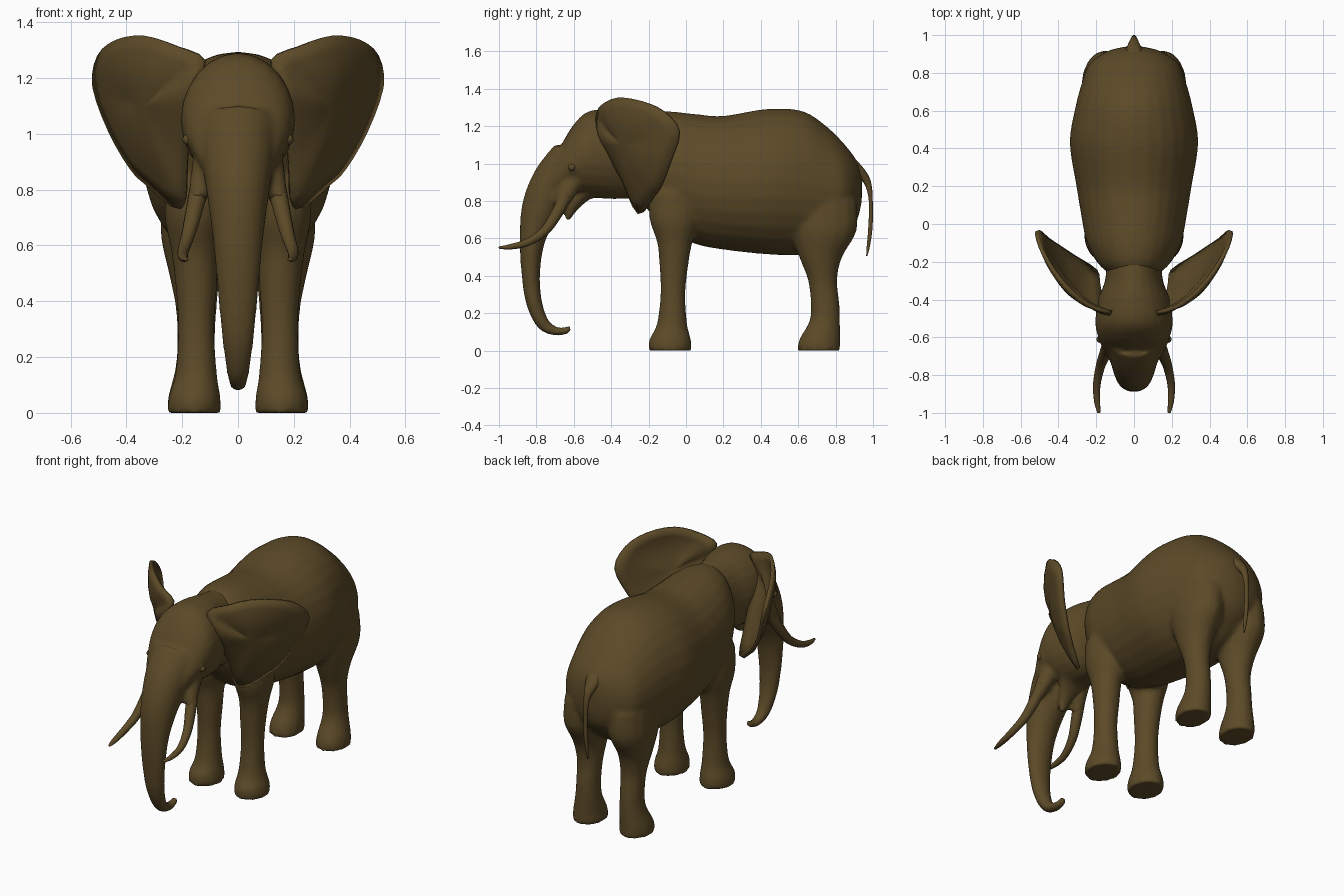
import bpy, bmesh, math
from mathutils import Vector

if "Cube" in bpy.data.objects:
    bpy.data.objects.remove(bpy.data.objects["Cube"])

# Single hide colour
HIDE = (0.108, 0.069, 0.021, 1)
hide = bpy.data.materials.new("brown_hide")
hide.use_nodes = True
hide.diffuse_color = HIDE
hide.node_tree.nodes["Principled BSDF"].inputs["Base Color"].default_value = HIDE


def spline(points, steps, closed=False):
    """Catmull-Rom through tuples of any length."""
    n, out = len(points), []
    get = lambda i: points[i % n] if closed else points[max(0, min(n - 1, i))]
    for i in range(n if closed else n - 1):
        for s in range(steps):
            t = s / steps
            out.append([0.5 * (2 * b + (c - a) * t + (2 * a - 5 * b + 4 * c - d) * t * t
                               + (3 * b - a - 3 * c + d) * t ** 3)
                        for a, b, c, d in zip(get(i - 1), get(i), get(i + 1), get(i + 2))])
    return out if closed else out + [list(points[-1])]


def loft(bm, stations, axis=None, sides=20, steps=4):
    """Elliptical rings: each station is x, y, z, side radius, other radius."""
    path = spline(stations, steps)
    rings = []
    for i, (x, y, z, a, b) in enumerate(path):
        p, q = path[max(0, i - 1)], path[min(len(path) - 1, i + 1)]
        run = Vector(axis) if axis else (Vector(q[:3]) - Vector(p[:3])).normalized()
        up = run.cross(Vector((1, 0, 0))).normalized()
        side = up.cross(run)
        rings.append([bm.verts.new(Vector((x, y, z)) + side * a * math.cos(w) + up * b * math.sin(w))
                      for w in (math.tau * k / sides for k in range(sides))])
    for r, s in zip(rings, rings[1:]):
        for k in range(sides):
            j = (k + 1) % sides
            bm.faces.new((r[k], r[j], s[j], s[k]))
    bm.faces.new(rings[0])
    bm.faces.new(rings[-1])


def mirrored(points, sign):
    return [(sign * p[0],) + tuple(p[1:]) for p in points]


def finish(name, bm, blend=0):
    bmesh.ops.recalc_face_normals(bm, faces=bm.faces)
    mesh = bpy.data.meshes.new(name)
    bm.to_mesh(mesh)
    bm.free()
    mesh.materials.append(hide)
    obj = bpy.data.objects.new(name, mesh)
    bpy.context.collection.objects.link(obj)
    mesh.shade_smooth()
    if blend:
        rm = obj.modifiers.new("fuse", 'REMESH')
        rm.mode, rm.voxel_size, rm.use_smooth_shade = 'VOXEL', 0.013, True
        sm = obj.modifiers.new("soften", 'SMOOTH')
        sm.factor, sm.iterations = 0.5, blend
    return obj


def upright(rows):
    """Stations along y from y, bottom, top, half width."""
    return [(0, y, (lo + hi) / 2, w, (hi - lo) / 2) for y, lo, hi, w in rows]


# Torso and four legs, fused
bm = bmesh.new()
loft(bm, upright([
    (-0.27, 0.88, 1.22, 0.12), (-0.21, 0.76, 1.27, 0.19), (-0.1, 0.64, 1.28, 0.25),
    (0.05, 0.57, 1.265, 0.28), (0.2, 0.54, 1.255, 0.305), (0.43, 0.515, 1.292, 0.34),
    (0.62, 0.51, 1.282, 0.31), (0.75, 0.54, 1.2, 0.275), (0.85, 0.62, 1.1, 0.235),
    (0.915, 0.7, 1.01, 0.14), (0.94, 0.8, 0.92, 0.04)]), axis=(0, 1, 0), sides=28)
FRONT_LEG = [
    (0.157, -0.085, 0, 0.097, 0.115), (0.156, -0.085, 0.06, 0.093, 0.112),
    (0.15, -0.075, 0.14, 0.075, 0.082), (0.15, -0.07, 0.3, 0.066, 0.067),
    (0.15, -0.065, 0.45, 0.074, 0.077), (0.155, -0.06, 0.58, 0.085, 0.095),
    (0.155, -0.06, 0.7, 0.108, 0.135), (0.15, -0.06, 0.85, 0.11, 0.14)]
BACK_LEG = [
    (0.16, 0.71, 0, 0.095, 0.115), (0.16, 0.715, 0.06, 0.09, 0.11),
    (0.152, 0.742, 0.16, 0.073, 0.082), (0.15, 0.743, 0.26, 0.068, 0.077),
    (0.15, 0.73, 0.38, 0.074, 0.079), (0.155, 0.72, 0.5, 0.093, 0.115),
    (0.155, 0.735, 0.64, 0.122, 0.178), (0.145, 0.725, 0.8, 0.125, 0.19)]
for sign in (1, -1):
    for leg in (FRONT_LEG, BACK_LEG):
        loft(bm, mirrored(leg, sign), axis=(0, 0, 1), sides=16)
finish("body_and_legs", bm, blend=6)

# Head, trunk, jaw, tusk sockets and brows, fused
bm = bmesh.new()
loft(bm, upright([
    (-0.1, 0.78, 1.25, 0.15), (-0.28, 0.81, 1.275, 0.15), (-0.4, 0.81, 1.29, 0.19),
    (-0.52, 0.82, 1.28, 0.205), (-0.6, 0.84, 1.21, 0.19), (-0.68, 0.82, 1.08, 0.155),
    (-0.75, 0.78, 0.98, 0.11), (-0.8, 0.8, 0.9, 0.05)]), axis=(0, 1, 0), sides=24)
loft(bm, [
    (0, -0.6, 1.02, 0.15, 0.13), (0, -0.7, 0.9, 0.13, 0.125), (0, -0.775, 0.76, 0.108, 0.105),
    (0, -0.82, 0.6, 0.088, 0.07), (0, -0.83, 0.42, 0.072, 0.05), (0, -0.813, 0.26, 0.056, 0.043),
    (0, -0.765, 0.145, 0.04, 0.035), (0, -0.7, 0.105, 0.03, 0.025), (0, -0.65, 0.105, 0.026, 0.02),
    (0, -0.617, 0.122, 0.02, 0.016)])
loft(bm, [(0, -0.4, 0.9, 0.13, 0.09), (0, -0.52, 0.855, 0.095, 0.045),
          (0, -0.6, 0.78, 0.05, 0.035), (0, -0.635, 0.7, 0.018, 0.015)])
SOCKET = [(0.1, -0.58, 0.94, 0.06, 0.06), (0.125, -0.635, 0.85, 0.045, 0.05),
          (0.145, -0.675, 0.765, 0.034, 0.034)]
for sign in (1, -1):
    loft(bm, mirrored(SOCKET, sign), sides=14)
    brow = bmesh.ops.create_uvsphere(bm, u_segments=14, v_segments=10, radius=0.045)["verts"]
    bmesh.ops.translate(bm, verts=brow, vec=(sign * 0.148, -0.6, 0.985))
finish("head_and_trunk", bm, blend=4)

# Paired parts
TUSK = [(0.135, -0.64, 0.83, 0.034, 0.034), (0.155, -0.69, 0.735, 0.031, 0.031),
        (0.178, -0.755, 0.64, 0.025, 0.025), (0.197, -0.85, 0.578, 0.02, 0.02),
        (0.195, -0.94, 0.555, 0.016, 0.014), (0.185, -1.0, 0.551, 0.008, 0.006)]
EAR_RIM = [(0.12, -0.47, 1.265), (0.22, -0.44, 1.315), (0.33, -0.36, 1.35), (0.43, -0.24, 1.335),
           (0.495, -0.12, 1.28), (0.512, -0.035, 1.17), (0.455, -0.08, 1.01), (0.38, -0.13, 0.88),
           (0.32, -0.17, 0.82), (0.2, -0.25, 0.735), (0.18, -0.33, 0.9), (0.17, -0.4, 1.03),
           (0.155, -0.47, 1.16)]
EAR_MIDDLE = Vector((0.33, -0.335, 1.1))
for sign, label in ((1, "left"), (-1, "right")):
    bm = bmesh.new()
    loft(bm, mirrored(TUSK, sign), sides=12)
    finish(label + "_tusk", bm)

    bm = bmesh.new()
    bmesh.ops.create_uvsphere(bm, u_segments=12, v_segments=8, radius=0.02)
    bmesh.ops.translate(bm, verts=bm.verts, vec=(sign * 0.179, -0.61, 0.98))
    finish(label + "_eye", bm)

    # Ear: cupped fan from its middle out to the rim
    bm = bmesh.new()
    flip = Vector((sign, 1, 1))
    rim = [Vector(p) for p in spline(EAR_RIM, 3, closed=True)]
    rings = []
    for t in (0.3, 0.55, 0.8, 1.0):
        cup = Vector((0.06, -0.06, 0)) * t * (1 - t)
        rings.append([bm.verts.new((EAR_MIDDLE.lerp(p, t) + cup) * flip) for p in rim])
    hub = bm.verts.new(EAR_MIDDLE * flip)
    n = len(rim)
    for k in range(n):
        j = (k + 1) % n
        bm.faces.new((hub, rings[0][k], rings[0][j]))
        for r, s in zip(rings, rings[1:]):
            bm.faces.new((r[k], s[k], s[j], r[j]))
    ear = finish(label + "_ear", bm)
    thick = ear.modifiers.new("thickness", 'SOLIDIFY')
    thick.thickness, thick.offset = 0.022, 0

# Tail
bm = bmesh.new()
loft(bm, [(0, 0.84, 1.02, 0.06, 0.05), (0, 0.92, 0.96, 0.045, 0.035), (0, 0.97, 0.9, 0.022, 0.02),
          (0, 0.988, 0.8, 0.013, 0.011), (0, 0.986, 0.66, 0.013, 0.012),
          (0, 0.975, 0.56, 0.01, 0.009), (0, 0.966, 0.505, 0.003, 0.003)], sides=10)
finish("tail", bm)
